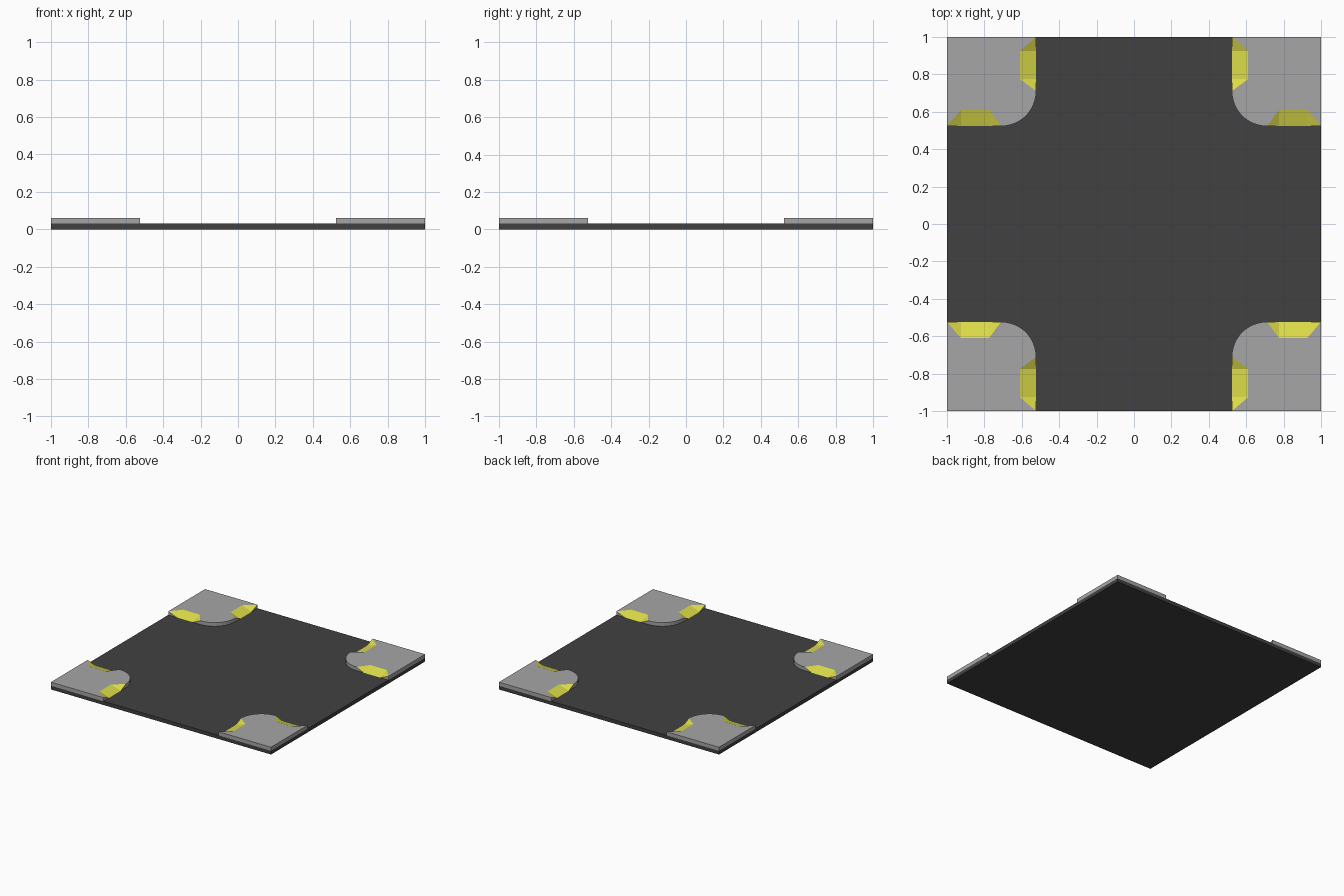
import bpy, bmesh, math

if "Cube" in bpy.data.objects:
    bpy.data.objects.remove(bpy.data.objects["Cube"])


def material(name, rgb):
    m = bpy.data.materials.new(name)
    m.diffuse_color = (*rgb, 1)
    m.use_nodes = True
    m.node_tree.nodes["Principled BSDF"].inputs["Base Color"].default_value = m.diffuse_color
    return m


asphalt = material("dark asphalt", (0.053, 0.053, 0.053))
concrete = material("grey concrete", (0.38, 0.38, 0.38))
yellow = material("ramp yellow", (0.72, 0.71, 0.065))

LOW, TOP = 0.03, 0.06           # road surface and pavement surface
EDGE, DEEP = 0.523, 0.61        # kerb line and inner end of the ramps
R0, R1, R2, R3 = 0.71, 0.775, 0.925, 1.0   # stations along each ramp


def make_object(name, bm, mats):
    mesh = bpy.data.meshes.new(name)
    bm.to_mesh(mesh)
    bm.free()
    for m in mats:
        mesh.materials.append(m)
    ob = bpy.data.objects.new(name, mesh)
    bpy.context.collection.objects.link(ob)
    return ob


# Road slab
bm = bmesh.new()
bmesh.ops.create_cube(bm, size=1)
for v in bm.verts:
    v.co = (v.co.x * 2, v.co.y * 2, (v.co.z + 0.5) * LOW)
make_object("road_slab", bm, [asphalt])

# Corner pavement with two dropped kerbs, mirrored to all four corners
bm = bmesh.new()


def face(points, mat=0):
    f = bm.faces.new([bm.verts.new(p) for p in points])
    f.material_index = mat


def wall(a, b):
    face([(*a, TOP), (*a, LOW), (*b, LOW), (*b, TOP)])


# Rounded kerb between the ramps
steps = 12
arc = []
for i in range(steps + 1):
    t = math.pi + i / steps * math.pi / 2
    arc.append((R0 + (R0 - EDGE) * math.cos(t), R0 + (R0 - EDGE) * math.sin(t)))
for a, b in zip(arc, arc[1:]):
    wall(a, b)

# Walking surface and outer walls
outline = ([(1, 1), (EDGE, R3), (DEEP, R2), (DEEP, R1)] + arc
           + [(R1, DEEP), (R2, DEEP), (R3, EDGE)])
face([(*p, TOP) for p in outline])
wall((1, 1), (EDGE, 1))
wall((1, EDGE), (1, 1))

# Ramps: sloped middle, two flared sides and the kerb slivers below them
for swap in (False, True):
    def ramp(points, mat):
        if swap:
            points = [(y, x, z) for x, y, z in reversed(points)]
        face(points, mat)

    ramp([(EDGE, R1, LOW), (DEEP, R1, TOP), (DEEP, R2, TOP), (EDGE, R2, LOW)], 1)
    ramp([(EDGE, R0, TOP), (DEEP, R1, TOP), (EDGE, R1, LOW)], 1)
    ramp([(EDGE, R2, LOW), (DEEP, R2, TOP), (EDGE, R3, TOP)], 1)
    ramp([(EDGE, R0, TOP), (EDGE, R1, LOW), (EDGE, R0, LOW)], 0)
    ramp([(EDGE, R3, TOP), (EDGE, R3, LOW), (EDGE, R2, LOW)], 0)

bmesh.ops.remove_doubles(bm, verts=bm.verts, dist=1e-5)
bmesh.ops.recalc_face_normals(bm, faces=bm.faces)
# Make sure the walking surface faces up
if max(bm.faces, key=lambda f: f.calc_area()).normal.z < 0:
    bmesh.ops.reverse_faces(bm, faces=bm.faces)
pavement = make_object("corner_pavements", bm, [concrete, yellow])
mirror = pavement.modifiers.new("four corners", "MIRROR")
mirror.use_axis = (True, True, False)
mirror.use_mirror_merge = False
